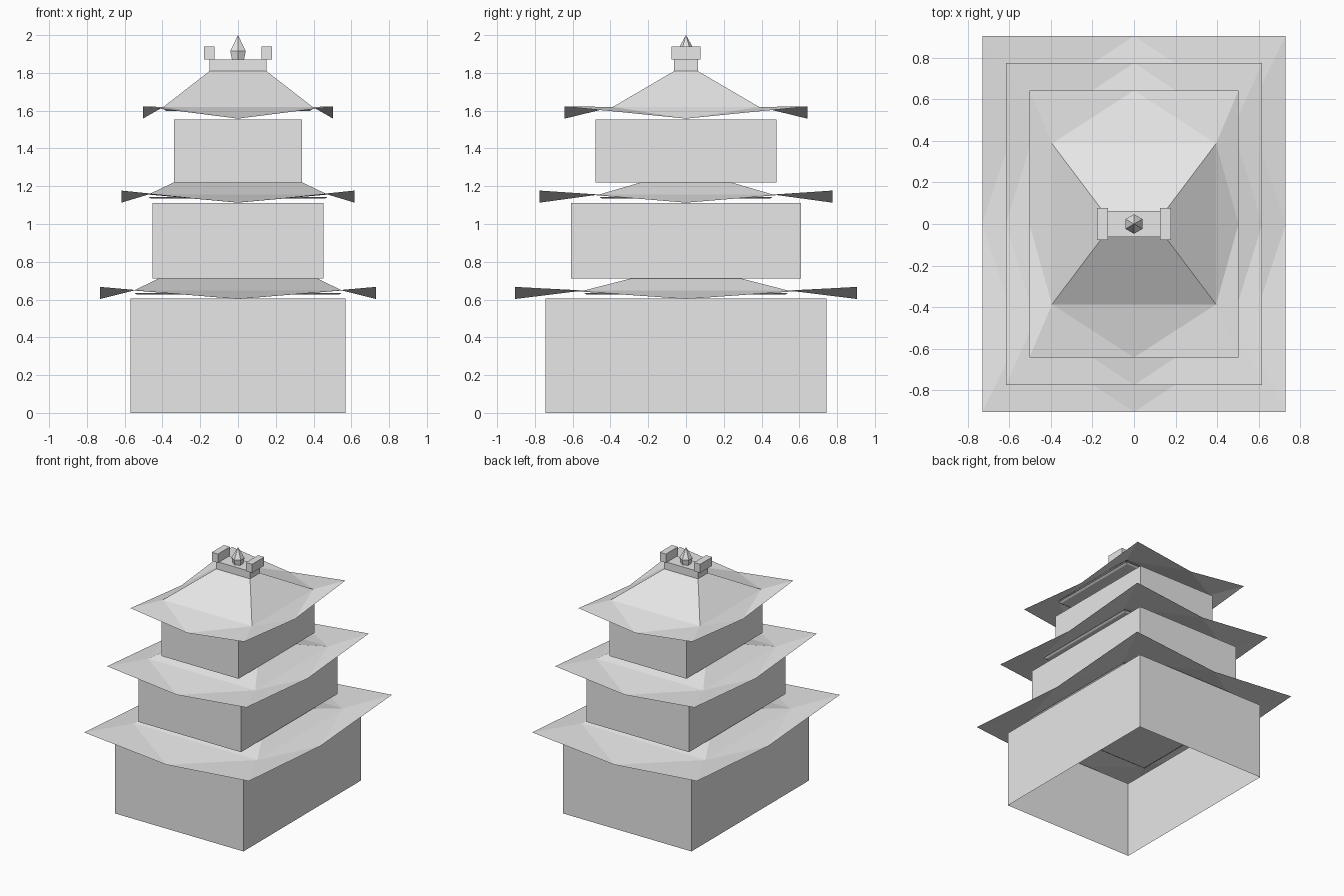
import bpy, bmesh
from math import radians, cos, sin

cube = bpy.data.objects.get("Cube")
if cube:
    bpy.data.objects.remove(cube)

# Single plain material
grey = bpy.data.materials.new("light_grey")
grey.use_nodes = True
COLOUR = (0.8, 0.8, 0.8, 1)
grey.diffuse_color = COLOUR
grey.node_tree.nodes["Principled BSDF"].inputs["Base Color"].default_value = COLOUR


def rect(hx, hy, z, cx=0):
    return [(cx - hx, -hy, z), (cx + hx, -hy, z), (cx + hx, hy, z), (cx - hx, hy, z)]


def loft(name, rings, bottom=True, top=True):
    """Join equal-length rings with quads, optionally capping the ends."""
    bm = bmesh.new()
    loops = [[bm.verts.new(p) for p in ring] for ring in rings]
    for a, b in zip(loops, loops[1:]):
        for i in range(len(a)):
            j = (i + 1) % len(a)
            bm.faces.new((a[i], a[j], b[j], b[i]))
    if bottom:
        bm.faces.new(loops[0][::-1])
    if top:
        bm.faces.new(loops[-1])
    finish(name, bm)


def finish(name, bm):
    mesh = bpy.data.meshes.new(name)
    bm.to_mesh(mesh)
    bm.free()
    mesh.materials.append(grey)
    bpy.context.collection.objects.link(bpy.data.objects.new(name, mesh))


def eaves(name, inner, outer, drop):
    """Thin skirt with raised corners and a sagging middle on every side."""
    bm = bmesh.new()
    a = [bm.verts.new(p) for p in inner]
    b = [bm.verts.new(p) for p in outer]
    for i in range(4):
        j = (i + 1) % 4
        x, y, z = (b[i].co + b[j].co) / 2
        mid = bm.verts.new((x, y, z - drop))
        bm.faces.new((b[i], mid, a[i]))
        bm.faces.new((mid, a[j], a[i]))
        bm.faces.new((mid, b[j], a[j]))
    finish(name, bm)


# Storeys: wall half sizes and heights, eave half sizes and corner height,
# roof break half sizes and height, roof top half sizes and height
STOREYS = [
    ("lower", (0.57, 0.745), (0, 0.605), (0.73, 0.905, 0.667), (0.55, 0.54, 0.648), (0.42, 0.29, 0.712)),
    ("middle", (0.453, 0.61), (0.712, 1.11), (0.617, 0.775, 1.177), (0.475, 0.46, 1.156), (0.34, 0.24, 1.22)),
    ("upper", (0.34, 0.48), (1.22, 1.552), (0.503, 0.642, 1.622), (0.395, 0.387, 1.62), (0.15, 0.062, 1.81)),
]
for name, wall, (z0, z1), eave, brk, crown in STOREYS:
    loft(name + "_walls", [rect(*wall, z0), rect(*wall, z1)], bottom=False, top=False)
    eaves(name + "_eaves", rect(*brk), rect(*eave), 0.064)
    loft(name + "_roof", [rect(*brk), rect(*crown)], bottom=False)
    # Ceiling board tapering inwards under the roof
    bx, by, bz = brk
    loft(name + "_ceiling", [rect(bx - 0.015, by - 0.015, bz - 0.022), rect(bx, by, bz - 0.012)])

# Ridge with a block at each end
loft("ridge", [rect(0.15, 0.063, 1.81), rect(0.15, 0.063, 1.87)])
for side, label in ((1, "left"), (-1, "right")):
    loft(label + "_ridge_block", [rect(0.027, 0.076, z, side * 0.152) for z in (1.87, 1.94)])


# Six-sided finial
def hexagon(r, z):
    return [(r * cos(radians(30 + 60 * i)), r * sin(radians(30 + 60 * i)), z) for i in range(6)]


loft("finial", [hexagon(0.037, 1.87), hexagon(0.047, 1.915), hexagon(0.0005, 2.0)])
